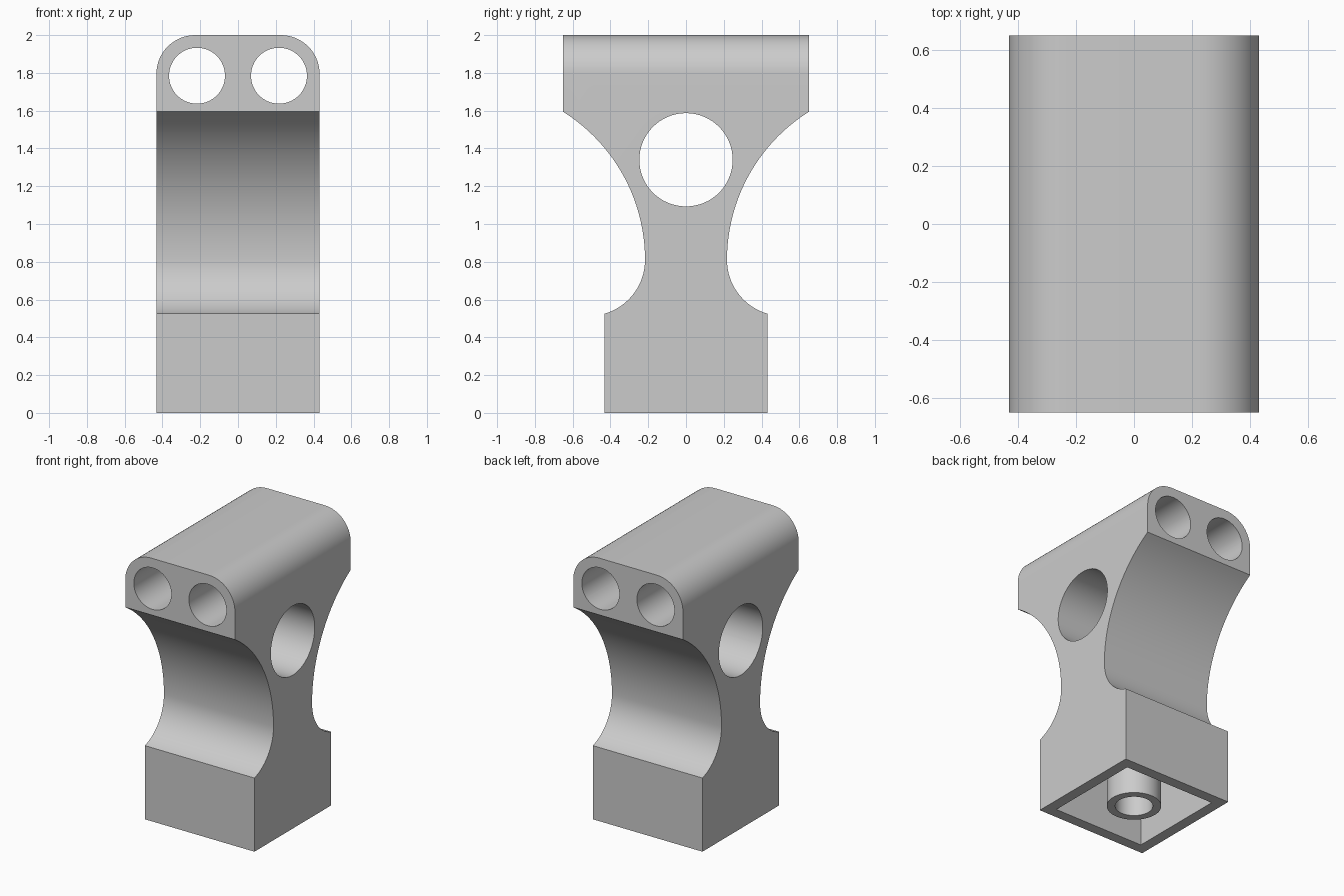
import bpy, bmesh, math

old = bpy.data.objects.get("Cube")
if old:
    bpy.data.objects.remove(old, do_unlink=True)

HALF = 0.432       # half width of the block and base
DEPTH = 0.652      # half depth of the top block
TOP = 2.0
BASE_TOP = 0.525
SHOULDER = 1.595
WAIST, WAIST_Z = 0.217, 0.81
SOCKET_HALF, SOCKET_TOP = 0.356, 0.45

grey = bpy.data.materials.new("light grey")
grey.use_nodes = True
colour = (0.6, 0.6, 0.6, 1)
grey.diffuse_color = colour
grey.node_tree.nodes["Principled BSDF"].inputs["Base Color"].default_value = colour


def waist_arc(y_end, z_end, steps):
    """Points from the waist to an end point, vertical at the waist."""
    dy, dz = y_end - WAIST, z_end - WAIST_Z
    r = (dy * dy + dz * dz) / (2 * dy)
    sweep = math.asin(dz / r)
    return [(WAIST + r - r * math.cos(sweep * i / steps),
             WAIST_Z + r * math.sin(sweep * i / steps)) for i in range(steps + 1)]


def make_object(name, bm):
    bmesh.ops.recalc_face_normals(bm, faces=bm.faces)
    mesh = bpy.data.meshes.new(name)
    bm.to_mesh(mesh)
    bm.free()
    mesh.materials.append(grey)
    obj = bpy.data.objects.new(name, mesh)
    bpy.context.collection.objects.link(obj)
    return obj


def cylinder(name, radius, length, location, rotation=(0, 0, 0)):
    bpy.ops.mesh.primitive_cylinder_add(vertices=64, radius=radius, depth=length,
                                        location=location, rotation=rotation)
    obj = bpy.context.object
    obj.name = name
    obj.data.materials.append(grey)
    return obj


def select(obj):
    bpy.ops.object.select_all(action='DESELECT')
    obj.select_set(True)
    bpy.context.view_layer.objects.active = obj


def cut(target, cutter):
    cutter.hide_render = True
    mod = target.modifiers.new("cut", 'BOOLEAN')
    mod.operation = 'DIFFERENCE'
    mod.solver = 'EXACT'
    mod.object = cutter
    select(target)
    bpy.ops.object.modifier_apply(modifier=mod.name)
    bpy.data.objects.remove(cutter, do_unlink=True)


# Body: waisted side profile, mirrored and extruded across x
lower = waist_arc(HALF, BASE_TOP, 20)
upper = waist_arc(DEPTH, SHOULDER, 32)
side = [(HALF, 0)] + lower[::-1] + upper[1:] + [(DEPTH, TOP)]
outline = side + [(-y, z) for y, z in reversed(side)]
bm = bmesh.new()
face = bm.faces.new([bm.verts.new((-HALF, y, z)) for y, z in outline])
ext = bmesh.ops.extrude_face_region(bm, geom=[face])
bmesh.ops.translate(bm, vec=(2 * HALF, 0, 0),
                    verts=[v for v in ext["geom"] if isinstance(v, bmesh.types.BMVert)])

# Rounded top edges
top_edges = [e for e in bm.edges
             if all(v.co.z > TOP - 0.01 for v in e.verts)
             and abs(e.verts[0].co.y - e.verts[1].co.y) > DEPTH]
bmesh.ops.bevel(bm, geom=top_edges, offset=0.205, segments=16, profile=0.5, affect='EDGES')
body = make_object("body", bm)

# Twin bores from front to back, and the cross hole from side to side
for x in (-0.217, 0.217):
    cut(body, cylinder("bore_cutter", 0.148, 2, (x, 0, 1.785), (math.pi / 2, 0, 0)))
cut(body, cylinder("cross_hole_cutter", 0.247, 2, (0, 0, 1.34), (0, math.pi / 2, 0)))

# Square socket under the base
bm = bmesh.new()
bmesh.ops.create_cube(bm, size=2)
for v in bm.verts:
    v.co = (v.co.x * SOCKET_HALF, v.co.y * SOCKET_HALF, SOCKET_TOP if v.co.z > 0 else -0.1)
cut(body, make_object("socket_cutter", bm))

# Hollow tube standing in the socket
length = SOCKET_TOP + 0.01
tube = cylinder("socket_tube", 0.176, length, (0, 0, length / 2))
cut(tube, cylinder("tube_bore_cutter", 0.122, 2, (0, 0, 0.2)))

for obj in (body, tube):
    select(obj)
    bpy.ops.object.shade_smooth_by_angle(angle=math.radians(30))
